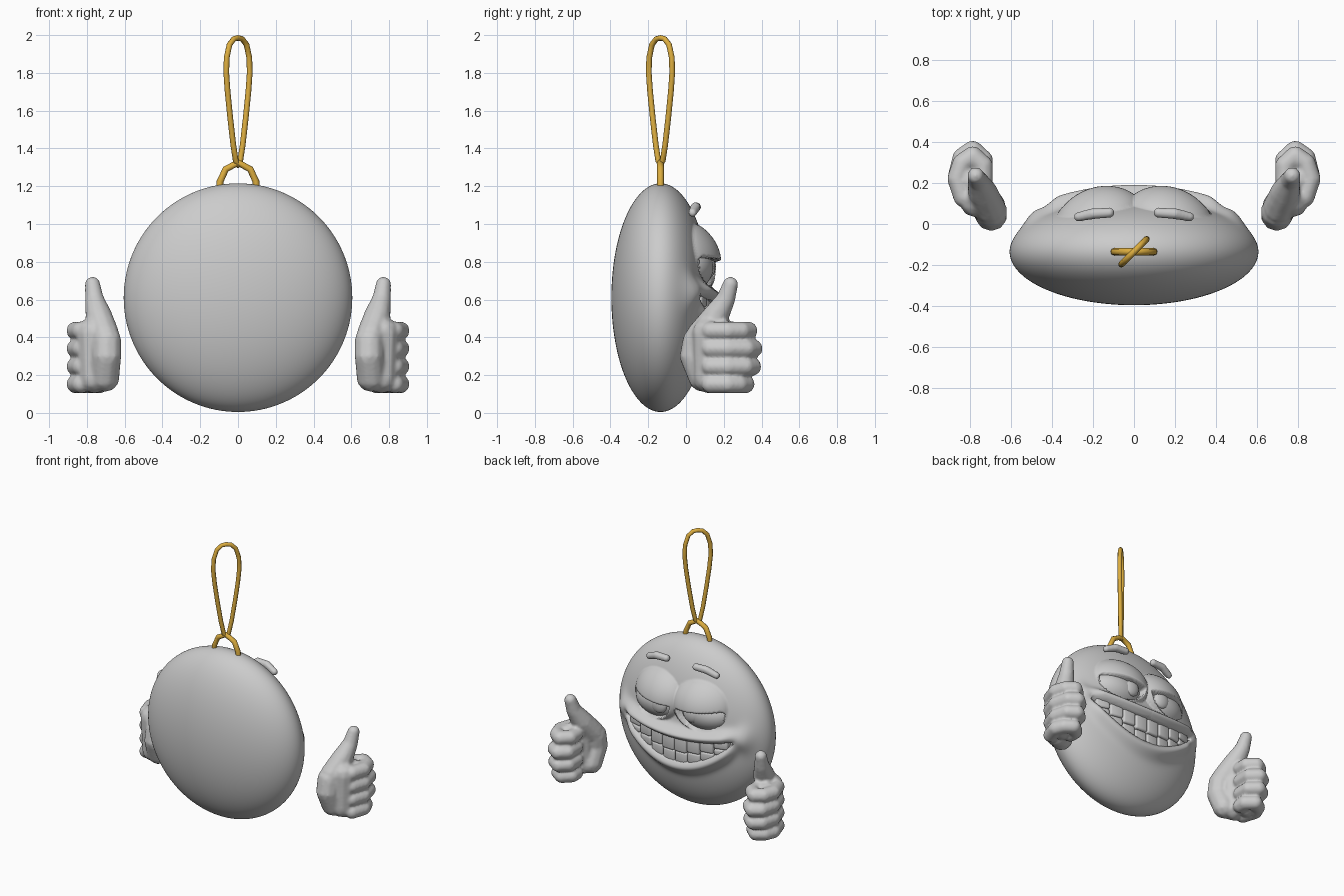
import bpy, bmesh
from math import exp, sqrt, sin, cos, atan2, pi
from mathutils import Matrix, Vector

if "Cube" in bpy.data.objects:
    bpy.data.objects.remove(bpy.data.objects["Cube"])

CY, CZ, R, D = -0.135, 0.61, 0.605, 0.26     # body centre, radius, half depth


def finish(bm, name, mirror=False, remesh=0, bevel=0):
    me = bpy.data.meshes.new(name)
    bm.to_mesh(me)
    bm.free()
    ob = bpy.data.objects.new(name, me)
    bpy.context.collection.objects.link(ob)
    if remesh:
        m = ob.modifiers.new("Remesh", 'REMESH')
        m.mode, m.voxel_size, m.use_smooth_shade = 'VOXEL', remesh, True
        m = ob.modifiers.new("Smooth", 'SMOOTH')
        m.factor, m.iterations = 0.5, 4
    if bevel:
        m = ob.modifiers.new("Bevel", 'BEVEL')
        m.width, m.segments = bevel, 3
    if mirror:
        ob.modifiers.new("Mirror", 'MIRROR').use_mirror_merge = False
    for p in me.polygons:
        p.use_smooth = True
    return ob


def ellipsoid(bm, c, r, seg=32, rings=20):
    # poles lie along y so that they face the viewer of the face
    m = Matrix.Translation(c) @ Matrix.Diagonal((*r, 1)) @ Matrix.Rotation(pi / 2, 4, 'X')
    bmesh.ops.create_uvsphere(bm, u_segments=seg, v_segments=rings, radius=1, matrix=m)


def chain(bm, pts):
    # overlapping spheres along a path of (x, y, z, radius)
    for a, b in zip(pts, pts[1:]):
        a, b = Vector(a), Vector(b)
        n = max(2, int((b - a).length / 0.015))
        for i in range(n + 1):
            p = a.lerp(b, i / n)
            bmesh.ops.create_icosphere(bm, subdivisions=2, radius=p[3],
                                       matrix=Matrix.Translation(p.to_3d()))


def step(a, b, t):
    t = min(1, max(0, (t - a) / (b - a)))
    return t * t * (3 - 2 * t)


def base(x, z):
    return CY + D * sqrt(max(0, 1 - (x * x + (z - CZ) ** 2) / R ** 2))


def lip_top(s):
    return 0.575 + 0.25 * s * s


def lip_low(s):
    return 0.41 + 1.1 * s * s


def relief(x, z):
    # height of the face over the plain ellipsoid
    s = abs(x)
    d = ((s - 0.17) / 0.2) ** 2 + ((z - 0.83) / 0.17) ** 2
    h = 0.085 * max(0, 1 - d) ** 0.7                                   # eyelid domes
    fade = 1 - step(0.36, 0.5, s)
    up, low = lip_top(s), lip_low(s)
    h = max(h, 0.065 * fade * exp(-((z - up - 0.04) / 0.042) ** 2))    # upper lip
    h += 0.05 * fade * exp(-((z - low + 0.045) / 0.05) ** 2)           # lower lip
    h += 0.04 * exp(-((s - 0.49) / 0.05) ** 2 - ((z - 0.64) / 0.08) ** 2)   # cheek folds
    e = ((s - 0.19) / 0.17) ** 2 + ((z - 0.82) / 0.15) ** 2
    eye = step(0, 0.12, 1 - e) * step(0, 0.015, 0.8 + 0.08 * s - z)
    h -= 0.08 * eye                                                    # eye sockets
    mouth = step(-0.005, 0.012, up - z) * step(-0.005, 0.012, z - low)
    return h * (1 - mouth) - 0.04 * mouth                              # mouth opening


# Body disc with the sculpted face on the +y side
bm = bmesh.new()
ellipsoid(bm, (0, CY, CZ), (R, D, R), 192, 200)
for v in bm.verts:
    if v.co.y > CY + 0.02:
        v.co.y += relief(v.co.x, v.co.z) * step(0.02, 0.08, v.co.y - CY)
finish(bm, "body")

# Eyes
bm = bmesh.new()
ellipsoid(bm, (0.18, 0.0, 0.77), (0.2, 0.145, 0.13))
finish(bm, "eyeball", mirror=True)
bm = bmesh.new()
ellipsoid(bm, (0.13, 0.125, 0.775), (0.06, 0.03, 0.06))
finish(bm, "iris", mirror=True)

# Eyebrows
bm = bmesh.new()
chain(bm, [(0.12, 0.055, 1.09, 0.026), (0.20, 0.05, 1.088, 0.028), (0.27, 0.035, 1.06, 0.024)])
finish(bm, "eyebrow", mirror=True, remesh=0.008)

# Two rows of clenched teeth
bm = bmesh.new()
W = 0.096
for i in range(8):
    x = (i - 3.5) * W
    s = abs(x)
    lo, hi = lip_low(s) - 0.02, lip_top(s) + 0.02
    mid = lo + 0.42 * (hi - lo)
    for a, b in ((lo, mid), (mid, hi)):
        z = (a + b) / 2
        slope = atan2(base(x + 0.01, z) - base(x - 0.01, z), 0.02)
        m = (Matrix.Translation((x, base(x, z) - 0.025, z)) @ Matrix.Rotation(slope, 4, 'Z')
             @ Matrix.Diagonal((W / cos(slope), 0.09, b - a, 1)))
        bmesh.ops.create_cube(bm, size=1, matrix=m)
finish(bm, "teeth", bevel=0.014)

# Thumbs-up hands: palm, thumb and four curled fingers
bm = bmesh.new()
chain(bm, [(0.705, 0.09, 0.19, 0.08), (0.695, 0.045, 0.3, 0.08), (0.695, 0.06, 0.38, 0.08)])
chain(bm, [(0.76, 0.12, 0.185, 0.083), (0.765, 0.12, 0.42, 0.09)])
chain(bm, [(0.80, 0.21, 0.185, 0.083), (0.80, 0.21, 0.41, 0.08)])
chain(bm, [(0.705, 0.08, 0.41, 0.08), (0.735, 0.15, 0.50, 0.075),
           (0.76, 0.21, 0.60, 0.052), (0.77, 0.235, 0.68, 0.042)])
for z, reach in ((0.435, -0.015), (0.34, 0.012), (0.245, 0.005), (0.152, -0.03)):
    path = [(0.83, 0.13), (0.86, 0.22), (0.835, 0.31 + reach), (0.785, 0.345 + reach),
            (0.735, 0.30 + reach), (0.735, 0.22)]
    chain(bm, [(x, y, z, 0.05) for x, y in path])
finish(bm, "hand", mirror=True, remesh=0.01)

# Golden hanger: arch on the body and the long cord loop
gold = bpy.data.materials.new("gold")
gold.diffuse_color = (0.72, 0.42, 0.05, 1)
gold.use_nodes = True
gold.node_tree.nodes["Principled BSDF"].inputs["Base Color"].default_value = gold.diffuse_color


def tube(name, pts, r, cyclic):
    cu = bpy.data.curves.new(name, 'CURVE')
    cu.dimensions, cu.bevel_depth, cu.bevel_resolution = '3D', r, 2
    cu.use_fill_caps = True
    sp = cu.splines.new('POLY')
    sp.points.add(len(pts) - 1)
    for p, co in zip(sp.points, pts):
        p.co = (*co, 1)
    sp.use_cyclic_u, sp.use_smooth = cyclic, True
    ob = bpy.data.objects.new(name, cu)
    bpy.context.collection.objects.link(ob)
    cu.materials.append(gold)


arch = [(-0.097, 1.18), (-0.095, 1.225), (-0.065, 1.29), (0, 1.325),
        (0.065, 1.29), (0.095, 1.225), (0.097, 1.18)]
tube("hanger_arch", [(x, CY, z) for x, z in arch], 0.018, False)
half = [(0.012, 1.335), (0.025, 1.42), (0.042, 1.57), (0.055, 1.7), (0.062, 1.8),
        (0.06, 1.88), (0.045, 1.95), (0.022, 1.98)]
loop = [(0, 1.31)] + half + [(0, 1.985)] + [(-w, z) for w, z in reversed(half)]
tube("cord_loop", [(w, CY + w, z) for w, z in loop], 0.015, True)
